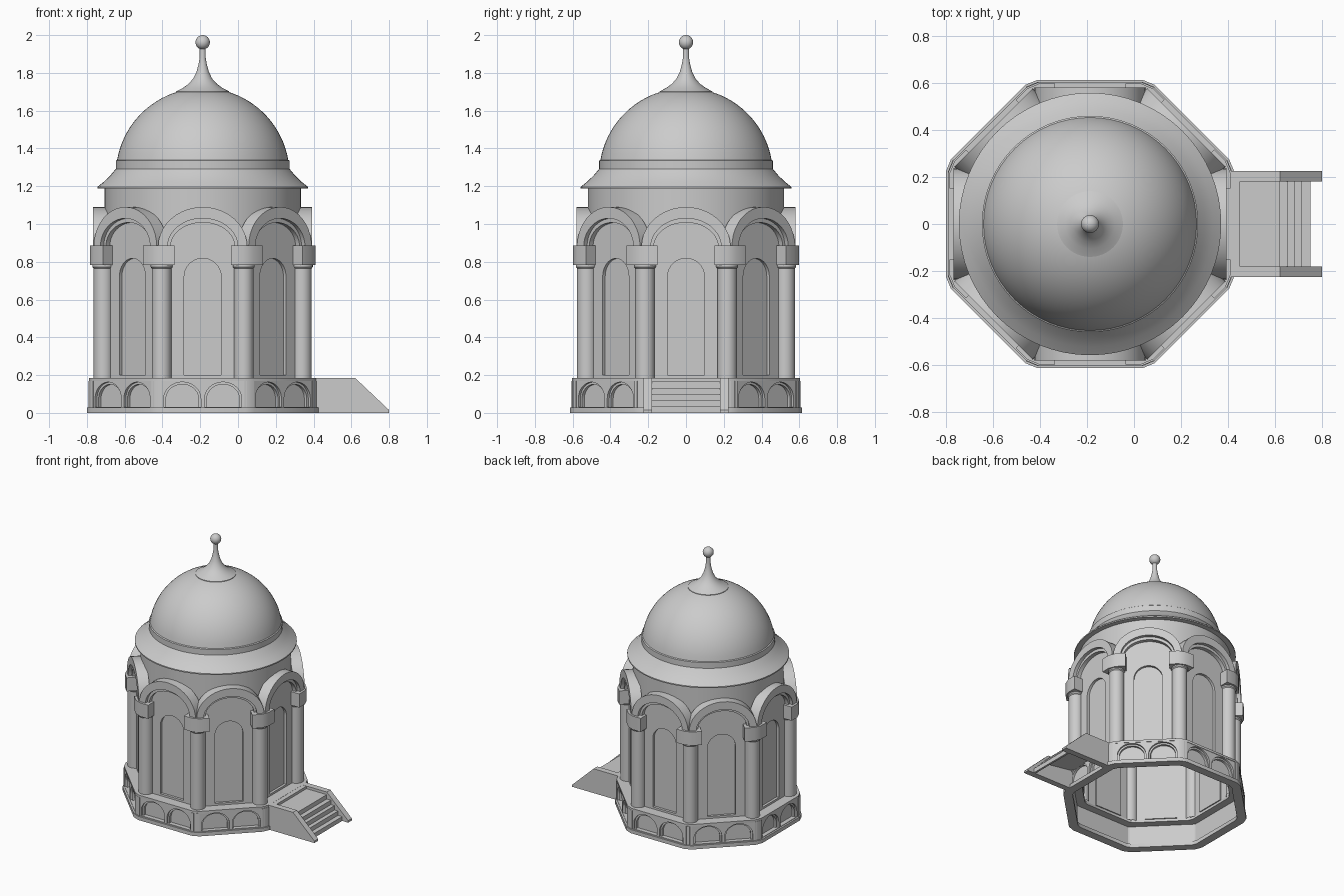
import bpy, bmesh, math
from mathutils import Matrix, Vector

if "Cube" in bpy.data.objects:
    bpy.data.objects.remove(bpy.data.objects["Cube"])

AX = -0.187                      # tower axis
T8 = math.tan(math.pi / 8)
scene = bpy.context.scene.collection


def add(name, mesh, mat=None):
    ob = bpy.data.objects.new(name, mesh)
    if mat:
        ob.matrix_world = mat
    scene.objects.link(ob)
    return ob


def frame(t, u, n, loc):
    m = Matrix((t, u, n)).transposed().to_4x4()
    m.translation = loc
    return m


def face_frame(k, apothem):
    a = k * math.pi / 4
    n = Vector((math.cos(a), math.sin(a), 0))
    return frame(Vector((-n.y, n.x, 0)), Vector((0, 0, 1)), n, n * apothem + Vector((AX, 0, 0)))


def slab(name, outlines, depth):
    """Mesh of a flat filled outline (later outlines are holes), thickened."""
    cu = bpy.data.curves.new(name, 'CURVE')
    cu.dimensions, cu.fill_mode, cu.extrude = '2D', 'BOTH', depth / 2
    for pts in outlines:
        sp = cu.splines.new('POLY')
        sp.points.add(len(pts) - 1)
        for p, (x, y) in zip(sp.points, pts):
            p.co = (x, y, 0, 1)
        sp.use_cyclic_u = True
    ob = add(name + "_helper", cu)
    bpy.context.view_layer.update()
    me = bpy.data.meshes.new_from_object(ob.evaluated_get(bpy.context.evaluated_depsgraph_get()))
    bpy.data.objects.remove(ob)
    me.name = name
    return me


def around(name, outlines, a_in, a_out):
    me = slab(name, outlines, a_out - a_in)
    for k in range(8):
        add(f"{name}_{k + 1}", me, face_frame(k, (a_in + a_out) / 2))


def ell(cx, half, spring, rise, n=20):
    return [(cx + half * math.cos(math.pi * i / n), spring + rise * math.sin(math.pi * i / n))
            for i in range(n + 1)]


def arch(cx, half, z0, spring, rise):
    return [(cx - half, z0), (cx + half, z0)] + ell(cx, half, spring, rise)


def rect(w, z0, z1):
    return [(-w, z0), (w, z0), (w, z1), (-w, z1)]


def octagon(a, c):
    """Octagon with small cut corners."""
    pts = []
    for k in range(8):
        th = k * math.pi / 4
        for t in (-(a * T8 - c), a * T8 - c):
            pts.append((a * math.cos(th) - t * math.sin(th), a * math.sin(th) + t * math.cos(th)))
    return pts


def ring(name, a_out, a_in, z0, z1):
    me = slab(name, [octagon(a_out, 0.03), octagon(a_in, 0.02)], z1 - z0)
    add(name, me, Matrix.Translation((AX, 0, (z0 + z1) / 2)))


def corner_blocks(name, a_in, a_out, t0, z0, z1):
    """Blocks that wrap each octagon corner."""
    half = [(a_in, t0), (a_out, t0), (a_out, a_out * T8 - 0.03)]
    c, s = math.cos(math.pi / 4), math.sin(math.pi / 4)
    pts = half + [(x * c + y * s, x * s - y * c) for x, y in reversed(half)]
    me = slab(name, [pts], z1 - z0)
    for k in range(8):
        add(f"{name}_{k + 1}", me,
            Matrix.Translation((AX, 0, (z0 + z1) / 2)) @ Matrix.Rotation(k * math.pi / 4, 4, 'Z'))


def lathe_mesh(name, prof, n=64):
    bm = bmesh.new()
    rows = []
    for r, z in prof:
        if r < 1e-5:
            rows.append([bm.verts.new((0, 0, z))] * n)
        else:
            rows.append([bm.verts.new((r * math.cos(2 * math.pi * i / n),
                                       r * math.sin(2 * math.pi * i / n), z)) for i in range(n)])
    for a, b in zip(rows, rows[1:]):
        for i in range(n):
            j = (i + 1) % n
            vs = list(dict.fromkeys((a[i], a[j], b[j], b[i])))
            if len(vs) > 2:
                bm.faces.new(vs)
    bmesh.ops.recalc_face_normals(bm, faces=bm.faces)
    me = bpy.data.meshes.new(name)
    bm.to_mesh(me)
    bm.free()
    return me


def lathe(name, prof, n=64):
    return add(name, lathe_mesh(name, prof, n), Matrix.Translation((AX, 0, 0)))


# base: plinth, arcaded walls, corner piers, floor ledge
ring("plinth", 0.613, 0.55, 0, 0.028)
around("base_arcade", [rect(0.235, 0.02, 0.17)] +
       [arch(s * 0.108, 0.098, 0.032, 0.075, 0.088) for s in (-1, 1)], 0.575, 0.6)
around("base_arch_trim", [rect(0.232, 0.02, 0.17)] +
       [arch(s * 0.108, 0.086, 0.032, 0.075, 0.076) for s in (-1, 1)], 0.565, 0.585)
around("base_panel", [rect(0.23, 0.02, 0.17)], 0.557, 0.567)
corner_blocks("base_pier", 0.56, 0.605, 0.218, 0.02, 0.17)
ring("floor_ledge", 0.603, 0.5, 0.168, 0.185)

# walls with round-topped niches
around("wall", [arch(0, 0.2, 0.18, 0.885, 0.14), arch(0, 0.098, 0.2, 0.72, 0.098)], 0.503, 0.526)
around("niche_panel", [arch(0, 0.11, 0.19, 0.72, 0.11)], 0.495, 0.507)

# columns, necks and capitals
rad = 0.525 / math.cos(math.pi / 8)
col = lathe_mesh("column", [(0.052, 0.18), (0.052, 0.765), (0.058, 0.772), (0.058, 0.785), (0, 0.785)], 24)
for k in range(8):
    a = (k + 0.5) * math.pi / 4
    add(f"column_{k + 1}", col, Matrix.Translation((AX + rad * math.cos(a), rad * math.sin(a), 0)))
corner_blocks("capital", 0.5, 0.597, 0.15, 0.782, 0.885)

# arches over the capitals
around("arch", [ell(0, 0.236, 0.88, 0.21) + ell(0, 0.186, 0.88, 0.15)[::-1]], 0.5, 0.58)
around("inner_arch", [ell(0, 0.192, 0.88, 0.155) + ell(0, 0.17, 0.88, 0.128)[::-1]], 0.505, 0.555)

# drum, eave, dome, finial
lathe("drum", [(0.52, 0.884), (0.52, 1.19)])
lathe("eave", [(0.5, 1.187), (0.558, 1.187), (0.558, 1.196), (0.522, 1.225), (0.488, 1.258), (0.46, 1.292)])
lathe("dome", [(0.46, 1.285), (0.46, 1.335)] +
      [(0.46 * math.cos(t), 1.26 + 0.46 * math.sin(t))
       for t in [math.radians(10 + 80 * i / 20) for i in range(20)]] + [(0, 1.72)])
lathe("finial", [(0, 1.693), (0.14, 1.693), (0.14, 1.702), (0.105, 1.72), (0.075, 1.742), (0.05, 1.77),
                 (0.033, 1.805), (0.022, 1.845), (0.016, 1.88), (0.016, 1.935)], 48)
lathe("finial_ball", [(0.038 * math.sin(math.pi * i / 16), 1.962 - 0.038 * math.cos(math.pi * i / 16))
                      for i in range(17)], 32)

# stair with side walls
X, Z, NY = Vector((1, 0, 0)), Vector((0, 0, 1)), Vector((0, -1, 0))
wall = slab("stair_side", [[(0.4, 0), (0.8, 0), (0.8, 0.015), (0.62, 0.185), (0.4, 0.185)]], 0.045)
for s, nm in ((-1, "front"), (1, "back")):
    add(f"stair_side_{nm}", wall, frame(X, Z, NY, Vector((0, s * 0.2025, 0))))
steps = [(0.4, 0.184), (0.45, 0.184), (0.45, 0.165), (0.62, 0.165)]
for i, (x, x2) in enumerate(zip((0.62, 0.655, 0.685, 0.715), (0.655, 0.685, 0.715, 0.75))):
    z = 0.132 - 0.033 * i
    steps += [(x, z), (x2, z)]
steps += [(0.75, 0), (0.735, 0), (0.61, 0.115), (0.4, 0.145)]
add("steps", slab("steps", [steps], 0.362), frame(X, Z, NY, Vector((0, 0, 0))))

# smooth shading with sharp edges kept
bpy.ops.object.select_all(action='SELECT')
bpy.context.view_layer.objects.active = bpy.data.objects["dome"]
bpy.ops.object.shade_smooth_by_angle(angle=math.radians(30))
